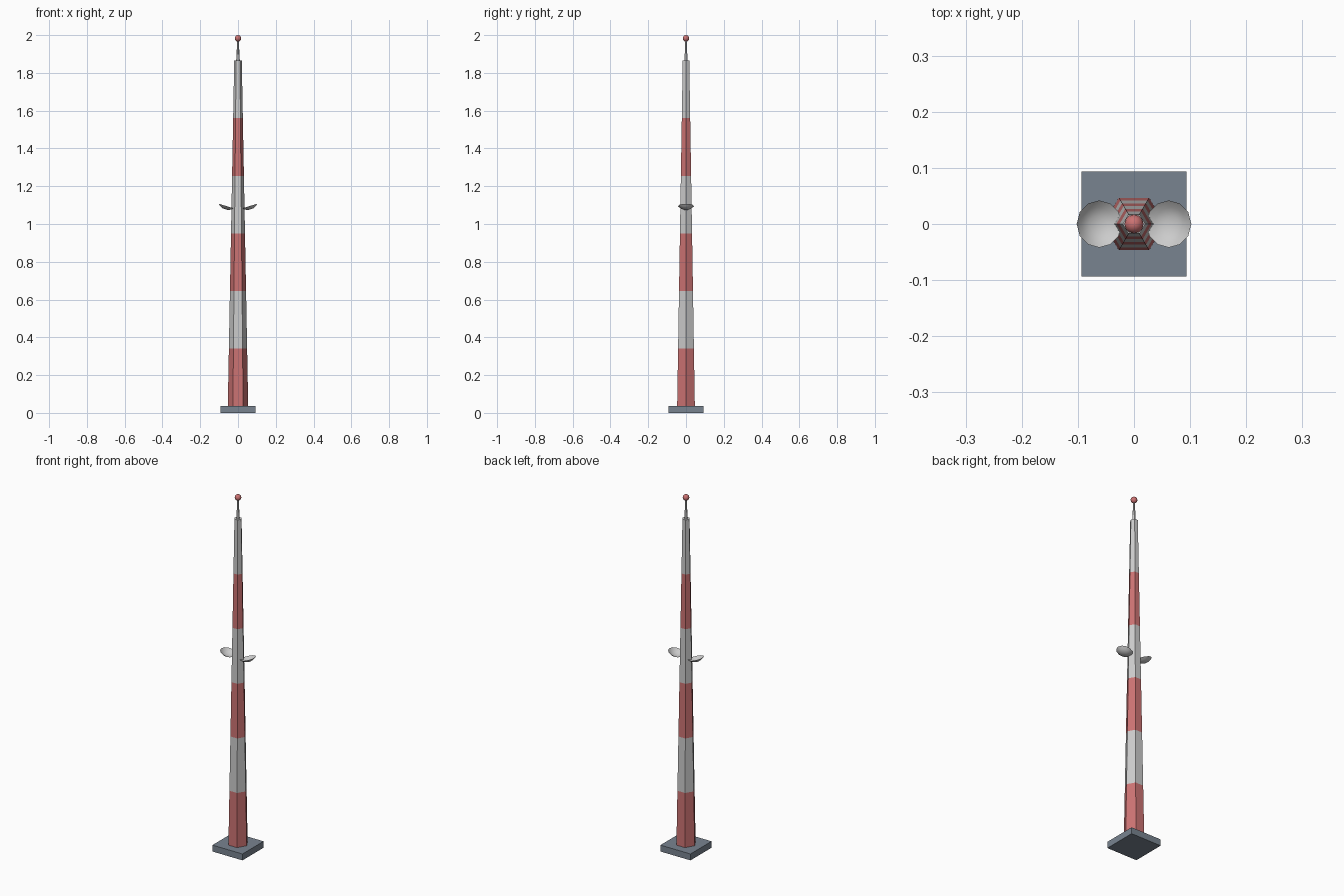
import bpy
from math import radians, pi

if "Cube" in bpy.data.objects:
    bpy.data.objects.remove(bpy.data.objects["Cube"])


def material(name, color):
    m = bpy.data.materials.new(name)
    m.diffuse_color = color
    m.use_nodes = True
    m.node_tree.nodes["Principled BSDF"].inputs["Base Color"].default_value = m.diffuse_color
    return m


RED = material("red_paint", (0.60, 0.17, 0.17, 1))
SLATE = material("slate", (0.19, 0.23, 0.28, 1))


def finish(name, mat=None):
    ob = bpy.context.object
    ob.name = name
    if mat:
        ob.data.materials.append(mat)
    return ob


def tapered(name, sides, r1, r2, z1, z2, mat=None):
    """Upright tapered prism with corners on the x axis."""
    bpy.ops.mesh.primitive_cone_add(vertices=sides, radius1=r1, radius2=r2, depth=z2 - z1,
                                    location=(0, 0, (z1 + z2) / 2), rotation=(0, 0, pi / 2))
    return finish(name, mat)


# square foot plate
bpy.ops.mesh.primitive_cube_add(size=1, location=(0, 0, 0.018))
finish("base_plate", SLATE).scale = (0.187, 0.187, 0.036)

# six hexagonal mast bands, alternating red and grey
Z0, Z1, R0, R1, N = 0.036, 1.865, 0.054, 0.020, 6
for i in range(N):
    z = [Z0 + (Z1 - Z0) * k / N for k in (i, i + 1)]
    r = [R0 + (R1 - R0) * k / N for k in (i, i + 1)]
    tapered(f"mast_band_{i + 1}", 6, *r, *z, RED if i % 2 == 0 else None)

# thin spike and warning light
tapered("tip_spike", 6, 0.0095, 0.004, Z1, 1.975)
bpy.ops.mesh.primitive_uv_sphere_add(segments=12, ring_count=8, radius=0.017,
                                     location=(0, 0, 1.983))
finish("warning_light", RED)
bpy.ops.object.shade_smooth()

# shallow bowl dishes, tilted towards the mast
PROFILE = [(0.014, -0.0175), (0.030, -0.0105), (0.042, 0.0)]
SIDES = 12
for side, label in ((1, "right"), (-1, "left")):
    bpy.ops.mesh.primitive_cone_add(vertices=SIDES, radius1=PROFILE[0][0],
                                    radius2=PROFILE[-1][0], depth=0.0175,
                                    end_fill_type='NGON')
    dish = finish(f"dish_{label}")
    # open the top and bulge the wall into a bowl
    import bmesh
    bm = bmesh.new()
    bm.from_mesh(dish.data)
    bmesh.ops.delete(bm, geom=[f for f in bm.faces if f.normal.z > 0.9], context='FACES_ONLY')
    walls = [e for e in bm.edges if abs(e.verts[0].co.z - e.verts[1].co.z) > 0.01]
    new = bmesh.ops.subdivide_edges(bm, edges=walls, cuts=1)["geom_inner"]
    for v in {v for v in new if isinstance(v, bmesh.types.BMVert)}:
        s = PROFILE[1][0] / v.co.xy.length
        v.co.x, v.co.y = v.co.x * s, v.co.y * s
        v.co.z = PROFILE[1][1] + 0.00875
    bmesh.ops.translate(bm, verts=bm.verts, vec=(0, 0, -0.00875))
    bm.to_mesh(dish.data)
    bm.free()
    dish.location = (side * 0.062, 0, 1.095)
    dish.rotation_euler = (0, side * radians(-17), 0)
    bpy.ops.object.shade_smooth()
